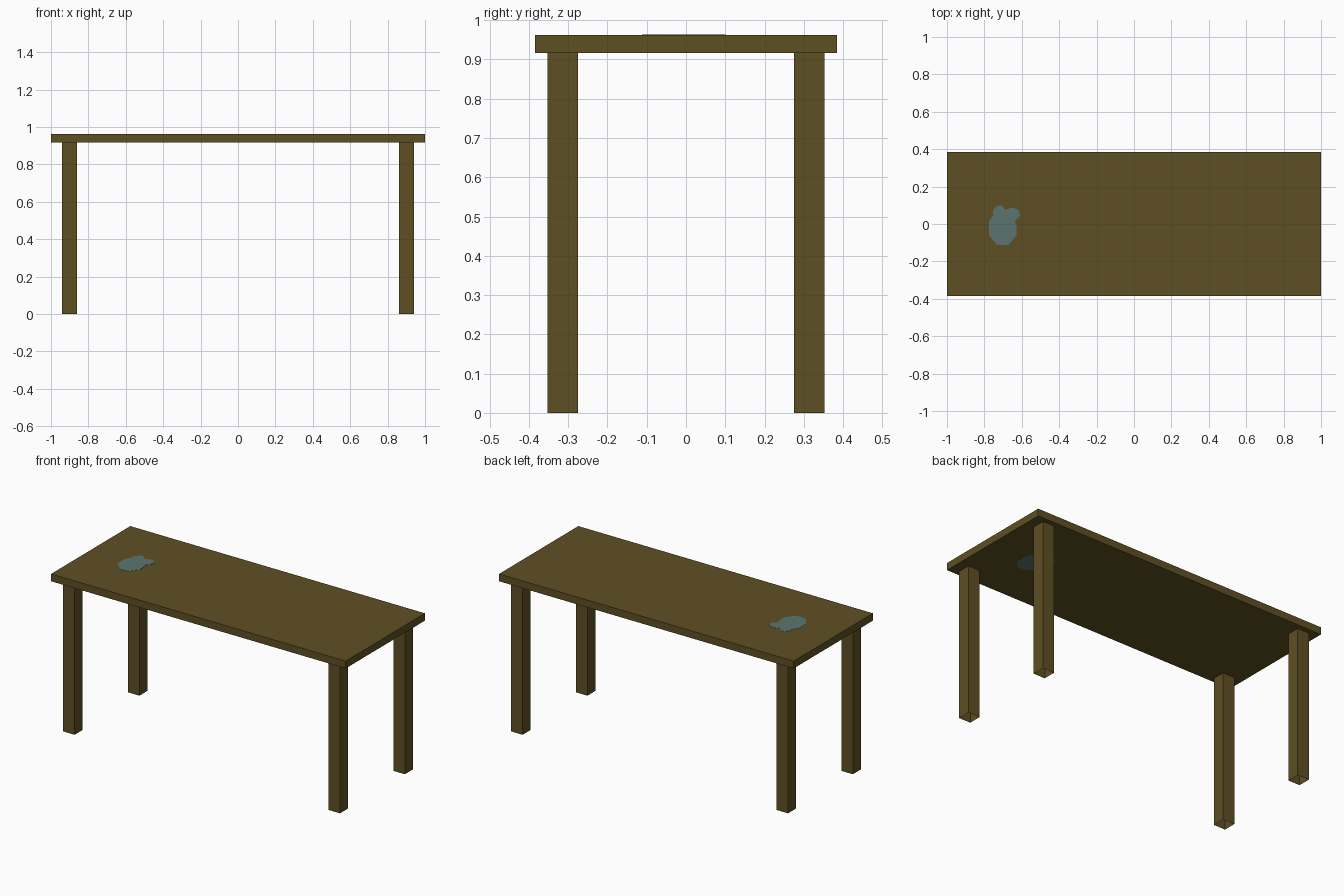
import bpy, bmesh

if "Cube" in bpy.data.objects:
    bpy.data.objects.remove(bpy.data.objects["Cube"])


def material(name, rgb):
    m = bpy.data.materials.new(name)
    m.diffuse_color = (*rgb, 1.0)
    m.use_nodes = True
    m.node_tree.nodes["Principled BSDF"].inputs["Base Color"].default_value = m.diffuse_color
    return m


BROWN = material("brown wood", (0.114, 0.078, 0.017))
BLUE = material("grey blue stain", (0.105, 0.178, 0.162))


def add_object(name, bm, mat):
    mesh = bpy.data.meshes.new(name)
    bm.to_mesh(mesh)
    bm.free()
    mesh.materials.append(mat)
    bpy.context.collection.objects.link(bpy.data.objects.new(name, mesh))


def box(name, center, size, mat, open_ends=False):
    bm = bmesh.new()
    bmesh.ops.create_cube(bm, size=1)
    if open_ends:
        caps = [f for f in bm.faces if abs(f.normal.z) > 0.5]
        bmesh.ops.delete(bm, geom=caps, context='FACES_ONLY')
    for v in bm.verts:
        v.co = [c + p * s for c, p, s in zip(center, v.co, size)]
    add_object(name, bm, mat)


def plate(name, outline, z, thickness, mat):
    bm = bmesh.new()
    face = bm.faces.new([bm.verts.new((x, y, z)) for x, y in outline])
    ext = bmesh.ops.extrude_face_region(bm, geom=[face])
    for v in ext["geom"]:
        if isinstance(v, bmesh.types.BMVert):
            v.co.z += thickness
    bmesh.ops.recalc_face_normals(bm, faces=bm.faces)
    add_object(name, bm, mat)


BOTTOM, TOP = 0.917, 0.962

# Table top
box("table_top", (0, 0, (BOTTOM + TOP) / 2), (2, 0.768, TOP - BOTTOM), BROWN)

# Four legs, hollow tubes open at the foot
for side, sx in (("left", -1), ("right", 1)):
    for end, sy in (("front", -1), ("back", 1)):
        box(f"{end}_{side}_leg", (sx * 0.901, sy * 0.314, BOTTOM / 2),
            (0.078, 0.078, BOTTOM), BROWN, open_ends=True)

# Painted stain on the upper side and its mirrored twin underneath
STAIN = [(-.775, .013), (-.775, -.06), (-.733, -.112), (-.67, -.112),
         (-.628, -.06), (-.628, -.01), (-.637, .015), (-.61, .045),
         (-.615, .075), (-.647, .088), (-.69, .077), (-.71, .10),
         (-.738, .095), (-.755, .067), (-.755, .045)]
plate("upper_stain", STAIN, TOP - 0.001, 0.002, BLUE)
plate("under_stain", [(-x, y) for x, y in STAIN], BOTTOM - 0.001, 0.002, BLUE)
